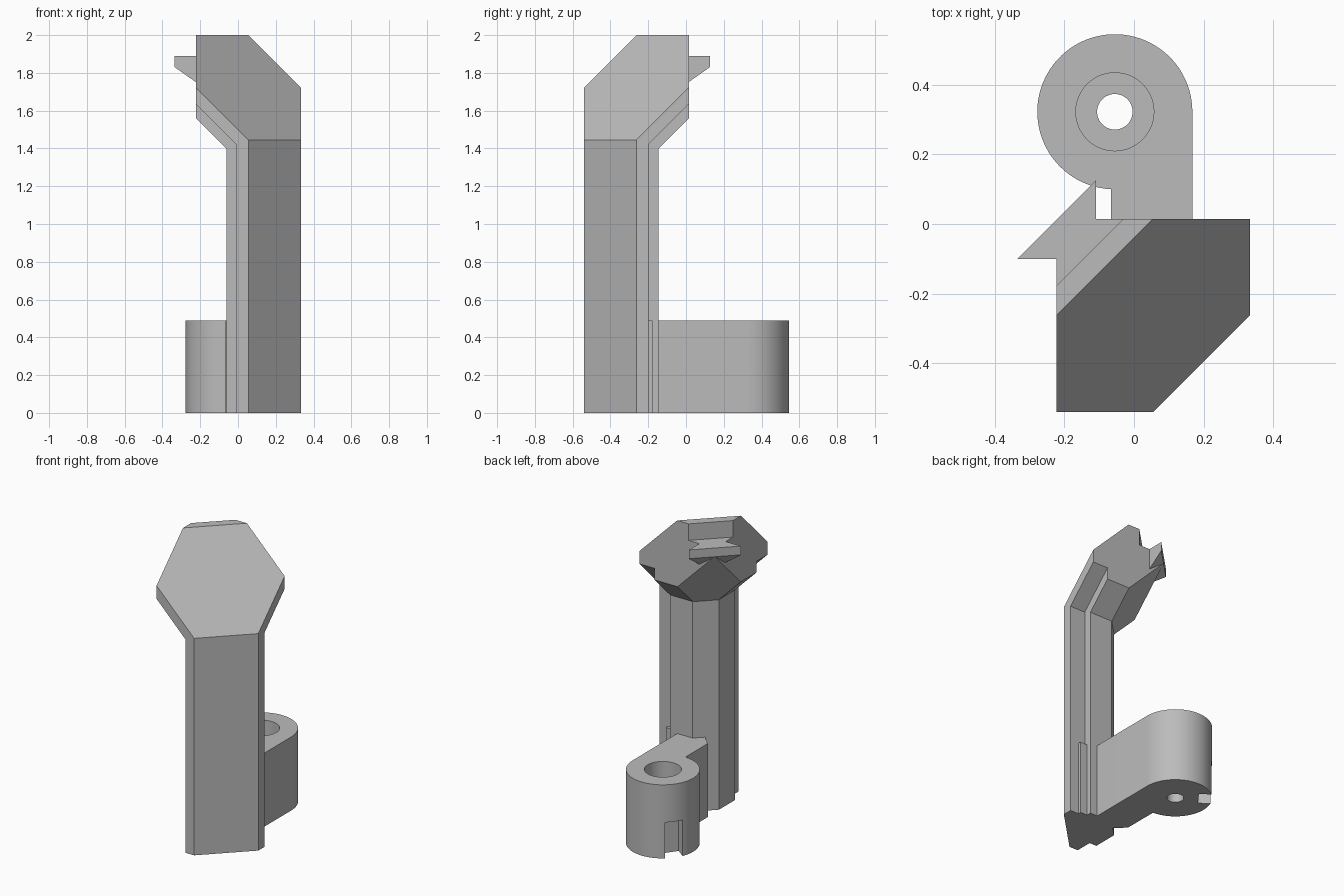
import bpy
import bmesh
import math

if "Cube" in bpy.data.objects:
    bpy.data.objects.remove(bpy.data.objects["Cube"], do_unlink=True)

grey = bpy.data.materials.new("plain grey")
grey.use_nodes = True
grey.diffuse_color = (0.5, 0.5, 0.5, 1)
grey.node_tree.nodes["Principled BSDF"].inputs["Base Color"].default_value = (0.5, 0.5, 0.5, 1)


def finish(name, bm):
    bmesh.ops.recalc_face_normals(bm, faces=bm.faces)
    mesh = bpy.data.meshes.new(name)
    bm.to_mesh(mesh)
    bm.free()
    mesh.materials.append(grey)
    obj = bpy.data.objects.new(name, mesh)
    bpy.context.collection.objects.link(obj)
    return obj


def convex(name, planes):
    """Solid where normal . p <= limit for every plane."""
    bm = bmesh.new()
    bmesh.ops.create_cube(bm, size=8)
    for normal, limit in planes:
        size2 = sum(c * c for c in normal)
        point = [c * limit / size2 for c in normal]
        cut = bmesh.ops.bisect_plane(
            bm, geom=bm.verts[:] + bm.edges[:] + bm.faces[:], dist=1e-5,
            plane_co=point, plane_no=normal, clear_outer=True)
        rim = [e for e in cut["geom_cut"] if isinstance(e, bmesh.types.BMEdge)]
        if rim:
            bmesh.ops.holes_fill(bm, edges=[e for e in rim if e.is_boundary], sides=0)
    return finish(name, bm)


def prism(name, outline, z0, z1):
    bm = bmesh.new()
    face = bm.faces.new([bm.verts.new((x, y, z0)) for x, y in outline])
    top = bmesh.ops.extrude_face_region(bm, geom=[face])["geom"]
    bmesh.ops.translate(bm, vec=(0, 0, z1 - z0),
                        verts=[v for v in top if isinstance(v, bmesh.types.BMVert)])
    return finish(name, bm)


def arc(cx, cy, r, a0, a1, n):
    angles = [math.radians(a0 + (a1 - a0) * i / n) for i in range(n + 1)]
    return [(cx + r * math.cos(a), cy + r * math.sin(a)) for a in angles]


def xmin(a): return ((-1, 0, 0), -a)
def xmax(a): return ((1, 0, 0), a)
def ymin(a): return ((0, -1, 0), -a)
def ymax(a): return ((0, 1, 0), a)
def zmin(a): return ((0, 0, -1), -a)
def zmax(a): return ((0, 0, 1), a)


FACE, BACK = 2.04, 1.597
face = ((1, -1, 1), FACE)        # tilted hexagonal face
back = ((-1, 1, -1), -BACK)      # underside parallel to it
front = ((1, -1, 0), 0.595)      # front plane of the column


def behind(limit):
    return ((-1, 1, 0), -limit)


def slants(left, right):
    return [((-1, 0, -1), -left), ((0, 1, -1), -right)]


# Head: hexagonal plate, rail behind it, and the flared hook
box = [xmin(-0.222), ymax(0.015), face, back, front]
convex("head_plate", box + [xmax(0.333), ymin(-0.54), zmax(2), behind(-0.0445)]
       + slants(1.412, 1.622))
convex("head_rail", box + [xmax(0.221), ymin(-0.427), zmax(1.89), behind(-0.235)]
       + slants(1.338, 1.545))
convex("head_hook", [zmax(1.89), ymin(-0.1), xmax(-0.109), behind(-0.235), back,
                     ((-0.7071, 0.7071, -1), -1.664)])

# Column: flared front plate with a rail behind a groove
post = [zmin(0), face, front, behind(0.199)]
convex("column_plate", post + [xmin(-0.009), xmax(0.333), ymin(-0.54), ymax(-0.199)])
convex("column_rail", post + [xmin(-0.061), xmax(0.221), ymin(-0.427), ymax(-0.146)])
convex("groove_tab", [xmin(0.2), xmax(0.272), ymin(-0.21), ymax(-0.178), zmin(0), zmax(0.49)])

# Arm with a round end
RX, RY, R = -0.055, 0.322, 0.2225
arm = prism("arm", arc(RX, RY, R, 0, 267, 64)
            + [(-0.066, -0.135), (0, -0.2), (0.167, -0.2)], 0, 0.49)


def cut(cutter):
    cutter.hide_render = True
    cutter.hide_viewport = True
    mod = arm.modifiers.new(cutter.name, "BOOLEAN")
    mod.operation = "DIFFERENCE"
    mod.solver = "EXACT"
    mod.object = cutter


# Counterbore, through hole and the slot in the round end's wall
cut(prism("counterbore_cutter", arc(RX, RY, 0.112, 0, 354, 59), 0.1, 0.6))
cut(prism("hole_cutter", arc(RX, RY, 0.051, 0, 350, 35), -0.1, 0.3))
ca, sa = math.cos(math.radians(143)), math.sin(math.radians(143))
cut(prism("slot_cutter",
          [(RX + ca * r - sa * t, RY + sa * r + ca * t)
           for r, t in ((0.14, -0.055), (0.3, -0.055), (0.3, 0.055), (0.14, 0.055))],
          -0.1, 0.24))

# Bake the cuts, then smooth only the round walls
depsgraph = bpy.context.evaluated_depsgraph_get()
depsgraph.update()
baked = bpy.data.meshes.new_from_object(arm.evaluated_get(depsgraph))
arm.modifiers.clear()
arm.data = baked
for obj in [o for o in bpy.data.objects if o.name.endswith("_cutter")]:
    bpy.data.objects.remove(obj, do_unlink=True)
bpy.ops.object.select_all(action="DESELECT")
arm.select_set(True)
bpy.context.view_layer.objects.active = arm
bpy.ops.object.shade_smooth_by_angle(angle=math.radians(30))
